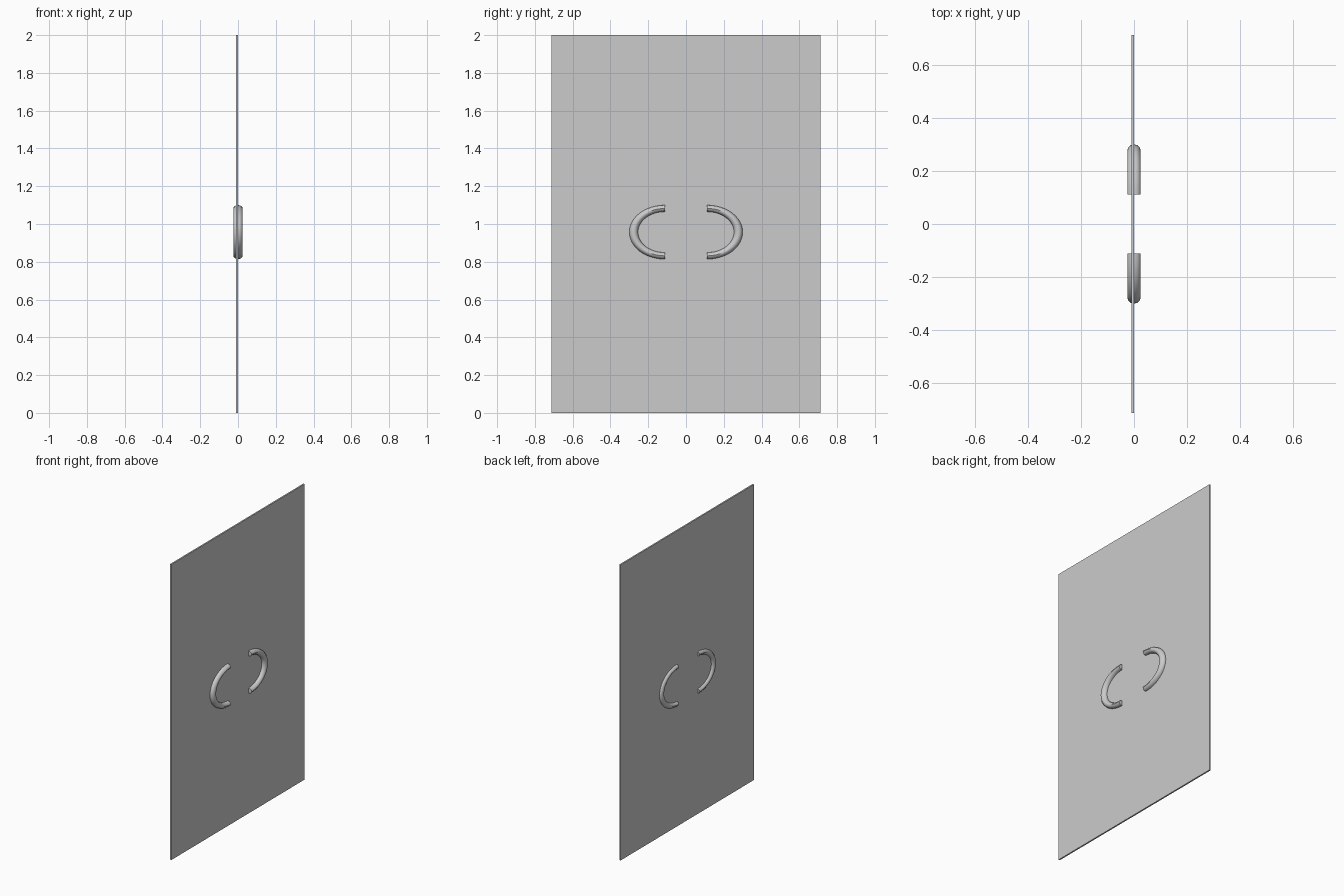
import bpy, bmesh
from math import sin, cos, pi

if "Cube" in bpy.data.objects:
    bpy.data.objects.remove(bpy.data.objects["Cube"])

# thin flat panel
bpy.ops.mesh.primitive_cube_add(size=1, location=(-0.005, 0, 1))
panel = bpy.context.object
panel.name = "door_panel"
panel.scale = (0.01, 1.425, 2)


def handle(name, side, arc=24, ring=12):
    """Half of a stretched torus, bulging towards +y or -y."""
    bm = bmesh.new()
    rows = []
    for i in range(arc + 1):
        a = -pi / 2 + pi * i / arc
        row = []
        for j in range(ring):
            b = 2 * pi * j / ring
            r = 1 + 0.14 * cos(b)
            row.append(bm.verts.new((0.025 * sin(b),
                                     side * (0.112 + 0.165 * r * cos(a)),
                                     0.957 + 0.1255 * r * sin(a))))
        rows.append(row)
    for p, q in zip(rows, rows[1:]):
        for j in range(ring):
            k = (j + 1) % ring
            bm.faces.new((p[j], p[k], q[k], q[j]))
    # end caps
    bm.faces.new(rows[0])
    bm.faces.new(rows[-1])
    bmesh.ops.recalc_face_normals(bm, faces=bm.faces)
    mesh = bpy.data.meshes.new(name)
    bm.to_mesh(mesh)
    bm.free()
    obj = bpy.data.objects.new(name, mesh)
    bpy.context.collection.objects.link(obj)
    bpy.ops.object.select_all(action='DESELECT')
    obj.select_set(True)
    bpy.context.view_layer.objects.active = obj
    bpy.ops.object.shade_smooth_by_angle(angle=0.7)


# facing pair of C-shaped handles, passing through the panel
handle("left_handle", -1)
handle("right_handle", 1)
